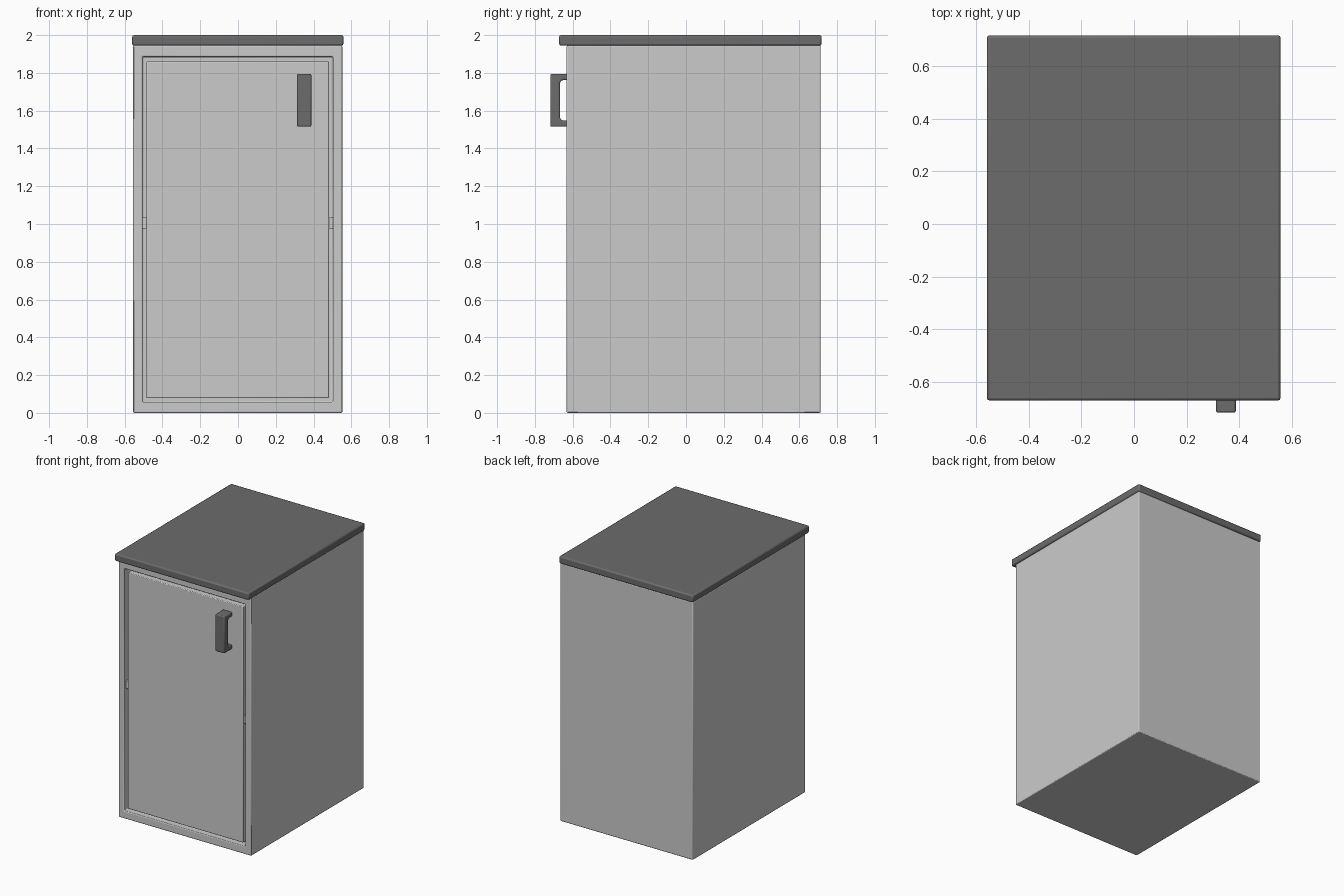
import bpy, bmesh

if "Cube" in bpy.data.objects:
    bpy.data.objects.remove(bpy.data.objects["Cube"])

dark = bpy.data.materials.new("dark_finish")
dark.diffuse_color = (0.15, 0.15, 0.15, 1)
dark.use_nodes = True
dark.node_tree.nodes["Principled BSDF"].inputs["Base Color"].default_value = dark.diffuse_color


def finish(bm, name, bevel, segments=2, mat=None):
    """Turn a bmesh into a bevelled object with crisp flats."""
    bmesh.ops.recalc_face_normals(bm, faces=bm.faces)
    mesh = bpy.data.meshes.new(name)
    bm.to_mesh(mesh)
    bm.free()
    ob = bpy.data.objects.new(name, mesh)
    bpy.context.collection.objects.link(ob)
    mod = ob.modifiers.new("soft_edges", "BEVEL")
    mod.width = bevel
    mod.segments = segments
    mod.limit_method = "ANGLE"
    if mat:
        mesh.materials.append(mat)
    bpy.ops.object.select_all(action="DESELECT")
    ob.select_set(True)
    bpy.context.view_layer.objects.active = ob
    bpy.ops.object.shade_smooth_by_angle()
    return ob


def box_mesh(x, y, z):
    bm = bmesh.new()
    bmesh.ops.create_cube(bm, size=1)
    for v in bm.verts:
        for i, (lo, hi) in enumerate((x, y, z)):
            v.co[i] = hi if v.co[i] > 0 else lo
    return bm


# Cabinet body with a recess in the front for the door
bm = box_mesh((-0.555, 0.552), (-0.632, 0.712), (0, 1.945))
front = min(bm.faces, key=lambda f: f.calc_center_median().y)
bmesh.ops.inset_region(bm, faces=[front], thickness=0.05)
for v in front.verts:
    v.co.x = 0.502 if v.co.x > 0 else -0.506
    v.co.z = 1.885 if v.co.z > 1 else 0.058
floor = bmesh.ops.extrude_discrete_faces(bm, faces=[front])["faces"][0]
for v in floor.verts:
    v.co.y += 0.05
finish(bm, "cabinet_body", 0.006)

# Door panel set inside the frame, slightly sunk
door_x = (-0.485, 0.481)
finish(box_mesh(door_x, (-0.625, -0.58), (0.078, 1.86)), "door", 0.005)

# Small catches in the gap at both sides of the door
for name, x in (("left_catch", (-0.508, -0.483)), ("right_catch", (0.479, 0.504))):
    finish(box_mesh(x, (-0.615, -0.58), (0.975, 1.035)), name, 0.003)

# Worktop overhanging the front
finish(box_mesh((-0.56, 0.558), (-0.672, 0.718), (1.944, 2.0)),
       "worktop", 0.01, 2, dark)

# Bow handle: side profile (y, z), mirrored about its middle height
mid = 1.655
half = [(-0.62, 0.14), (-0.718, 0.14), (-0.718, -0.14), (-0.62, -0.14),
        (-0.62, -0.107), (-0.655, -0.107), (-0.667, -0.095),
        (-0.667, 0.095), (-0.655, 0.107), (-0.62, 0.107)]
bm = bmesh.new()
face = bm.faces.new([bm.verts.new((0.312, y, mid + z)) for y, z in half])
ext = bmesh.ops.extrude_face_region(bm, geom=[face])["geom"]
for v in ext:
    if isinstance(v, bmesh.types.BMVert):
        v.co.x = 0.388
finish(bm, "door_handle", 0.007, 2, dark)
